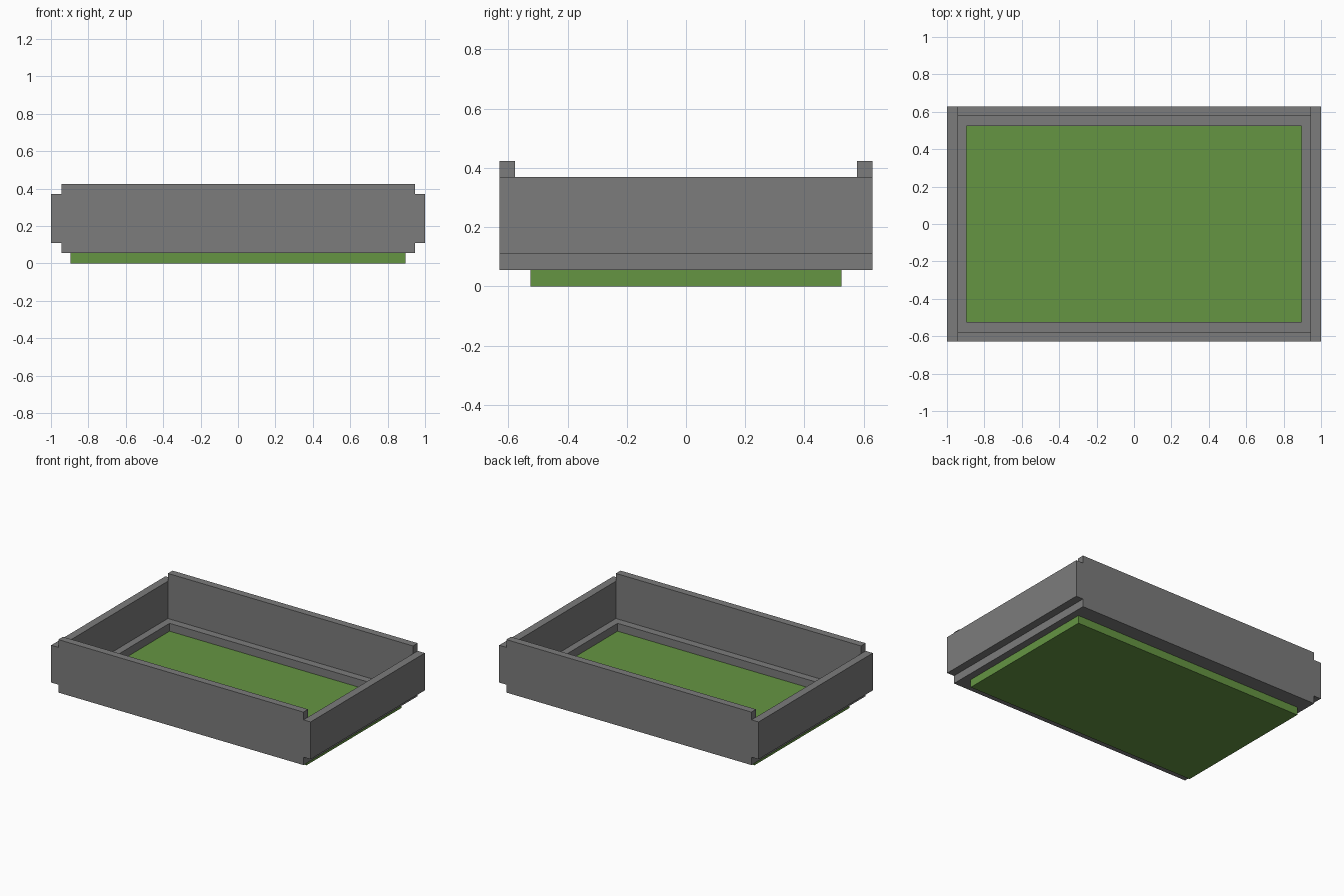
import bpy
import bmesh

cube = bpy.data.objects.get("Cube")
if cube:
    bpy.data.objects.remove(cube, do_unlink=True)


def material(name, rgb):
    mat = bpy.data.materials.new(name)
    mat.use_nodes = True
    colour = (*rgb, 1)
    mat.diffuse_color = colour
    mat.node_tree.nodes["Principled BSDF"].inputs["Base Color"].default_value = colour
    return mat


grey = material("grey", (0.2, 0.2, 0.2))
green = material("green", (0.13, 0.3, 0.055))

# Shared levels and half sizes, from the inside outwards
BASE, LEDGE, SIDE_TOP, TOP = 0.055, 0.11, 0.37, 0.424
X_BASE, X_IN, X_OUT = 0.895, 0.945, 1.0
Y_BASE, Y_IN, Y_OUT = 0.525, 0.578, 0.629


def make_object(name, bm, mat):
    bmesh.ops.recalc_face_normals(bm, faces=bm.faces)
    mesh = bpy.data.meshes.new(name)
    bm.to_mesh(mesh)
    bm.free()
    mesh.materials.append(mat)
    obj = bpy.data.objects.new(name, mesh)
    bpy.context.collection.objects.link(obj)
    return obj


def prism(name, points, offset, mat):
    """Extrude a flat outline of 3D points along an offset."""
    bm = bmesh.new()
    face = bm.faces.new([bm.verts.new(p) for p in points])
    extruded = bmesh.ops.extrude_face_region(bm, geom=[face])["geom"]
    verts = [v for v in extruded if isinstance(v, bmesh.types.BMVert)]
    bmesh.ops.translate(bm, verts=verts, vec=offset)
    # The extrusion keeps the starting face as the near cap
    return make_object(name, bm, mat)


def box(name, x0, x1, y0, y1, z0, z1, mat):
    outline = [(x0, y0, z0), (x1, y0, z0), (x1, y1, z0), (x0, y1, z0)]
    return prism(name, outline, (0, 0, z1 - z0), mat)


# Floor slab, standing proud below the walls
box("floor_slab", -X_BASE, X_BASE, -Y_BASE, Y_BASE, 0, BASE, green)

# Front and back panels with notched corners
half = [(X_IN, BASE), (X_IN, LEDGE), (X_OUT, LEDGE),
        (X_OUT, SIDE_TOP), (X_IN, SIDE_TOP), (X_IN, TOP)]
outline = half + [(-x, z) for x, z in reversed(half)]
for name, sign in (("front_panel", -1), ("back_panel", 1)):
    prism(name, [(x, sign * Y_OUT, z) for x, z in outline],
          (0, sign * (Y_IN - Y_OUT), 0), grey)

# Side walls between the panels
for name, sign in (("right_wall", -1), ("left_wall", 1)):
    x0, x1 = sorted((sign * X_IN, sign * X_OUT))
    box(name, x0, x1, -Y_IN, Y_IN, LEDGE, SIDE_TOP, grey)

# Ledge strips framing the recessed floor
for name, sign in (("right_ledge", -1), ("left_ledge", 1)):
    x0, x1 = sorted((sign * X_BASE, sign * X_IN))
    box(name, x0, x1, -Y_IN, Y_IN, BASE, LEDGE, grey)
for name, sign in (("front_ledge", -1), ("back_ledge", 1)):
    y0, y1 = sorted((sign * Y_BASE, sign * Y_IN))
    box(name, -X_BASE, X_BASE, y0, y1, BASE, LEDGE, grey)
